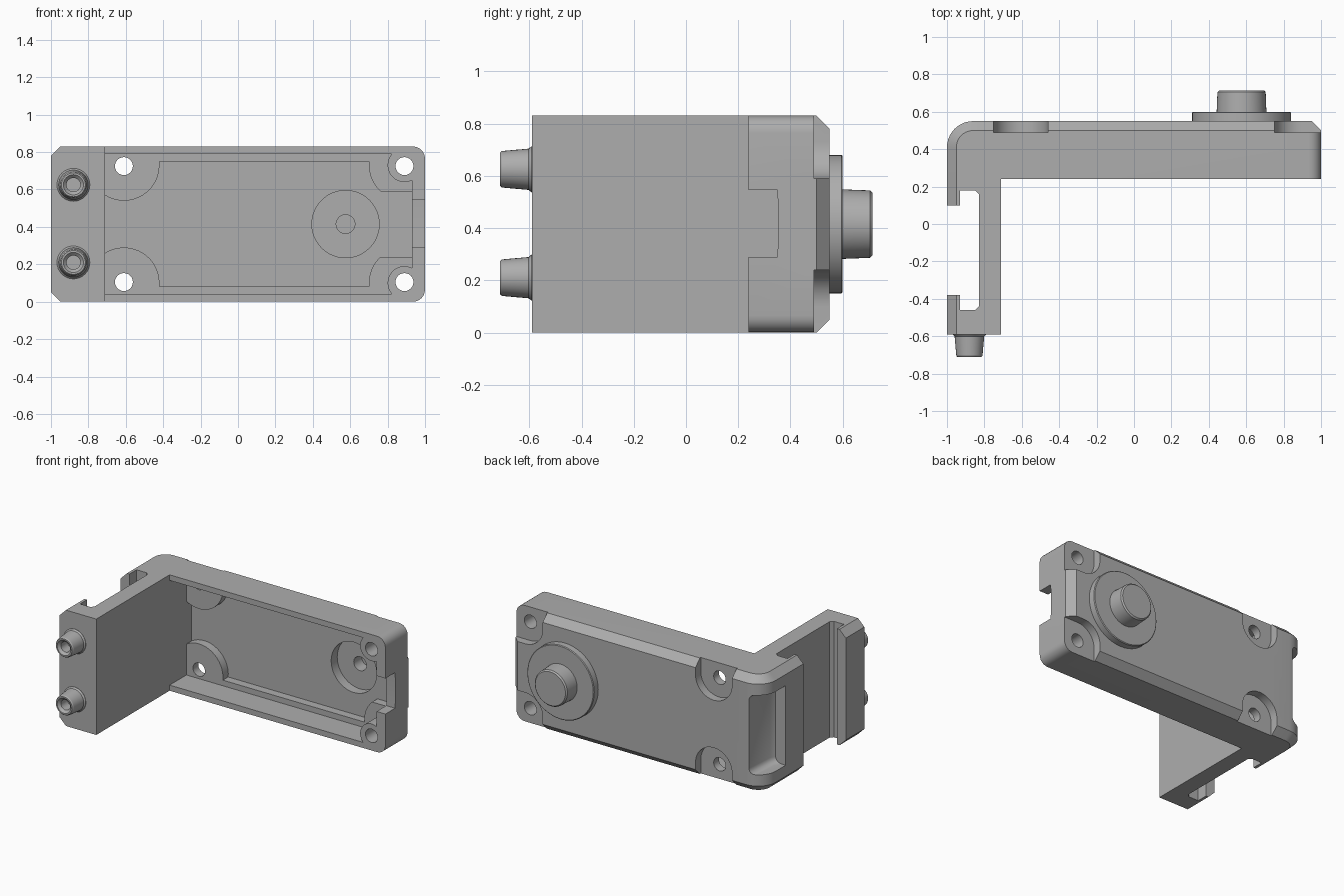
import bpy, bmesh, math

HEIGHT = 0.83

cube = bpy.data.objects.get("Cube")
if cube:
    bpy.data.objects.remove(cube, do_unlink=True)

grey = bpy.data.materials.new("mid_grey")
grey.use_nodes = True
colour = (0.42, 0.42, 0.42, 1)
grey.diffuse_color = colour
grey.node_tree.nodes["Principled BSDF"].inputs["Base Color"].default_value = colour


def finish(bm, name):
    bmesh.ops.recalc_face_normals(bm, faces=bm.faces[:])
    mesh = bpy.data.meshes.new(name)
    bm.to_mesh(mesh)
    bm.free()
    obj = bpy.data.objects.new(name, mesh)
    bpy.context.collection.objects.link(obj)
    mesh.materials.append(grey)
    return obj


def prism(points, axis, low, high):
    """Extrude a 2D outline along one axis."""
    place = {"x": lambda a, b, t: (t, a, b),
             "y": lambda a, b, t: (a, t, b),
             "z": lambda a, b, t: (a, b, t)}[axis]
    bm = bmesh.new()
    rings = [[bm.verts.new(place(a, b, t)) for a, b in points] for t in (low, high)]
    bm.faces.new(rings[0])
    bm.faces.new(rings[1])
    n = len(points)
    for i in range(n):
        j = (i + 1) % n
        bm.faces.new((rings[0][i], rings[0][j], rings[1][j], rings[1][i]))
    bmesh.ops.recalc_face_normals(bm, faces=bm.faces[:])
    return bm


def arc(cx, cy, r, start, end, steps=16):
    angles = [math.radians(start + (end - start) * i / steps) for i in range(steps + 1)]
    return [(cx + r * math.cos(a), cy + r * math.sin(a)) for a in angles]


def flip(points):
    return [(x, HEIGHT - z) for x, z in reversed(points)]


def lathe(name, profile, cx, cz, sides=48):
    """Spin a (radius, y) profile about a line parallel to y."""
    bm = bmesh.new()
    verts = [bm.verts.new((cx + r, y, cz)) for r, y in profile]
    edges = [bm.edges.new(pair) for pair in zip(verts, verts[1:])]
    bmesh.ops.spin(bm, geom=verts + edges, cent=(cx, 0, cz), axis=(0, 1, 0),
                   angle=math.tau, steps=sides, use_duplicate=False)
    bmesh.ops.remove_doubles(bm, verts=bm.verts[:], dist=0.0002)
    return finish(bm, name)


def smooth(obj):
    bpy.ops.object.select_all(action="DESELECT")
    obj.select_set(True)
    bpy.context.view_layer.objects.active = obj
    bpy.ops.object.shade_smooth_by_angle(angle=math.radians(30))


# Housing and side arm: one outline seen from above
outline = [(1, 0.24), (1, 0.55)] + arc(-0.86, 0.41, 0.14, 90, 180, 10) + [
    (-1, 0.1), (-0.93, 0.1), (-0.93, 0.18), (-0.85, 0.18), (-0.83, 0.16),
    (-0.83, -0.44), (-0.85, -0.46), (-0.93, -0.46), (-0.93, -0.38), (-1, -0.38),
    (-1, -0.59), (-0.71, -0.59), (-0.71, 0.24)]
bm = prism(outline, "z", 0, HEIGHT)

# Round the far end corners
ends = [e for e in bm.edges
        if all(v.co.x > 0.99 for v in e.verts) and abs(e.verts[0].co.z - e.verts[1].co.z) < 0.01]
bmesh.ops.bevel(bm, geom=ends, offset=0.065, segments=6, profile=0.5, affect="EDGES")


# Chamfer the outer rim
def on_rim(edge):
    a, b = (v.co for v in edge.verts)
    if max(a.x, b.x) > -0.8:
        return min(a.y, b.y) > 0.54
    return abs(a.z - b.z) < 0.01 and all(p.x < -0.99 or p.y > 0.4 for p in (a, b))


bmesh.ops.bevel(bm, geom=[e for e in bm.edges if on_rim(e)], offset=0.05,
                segments=1, affect="EDGES")
body = finish(bm, "housing_with_arm")


def cut(cutter_bm):
    cutter = finish(cutter_bm, "cutter")
    cutter.hide_render = True
    bpy.context.view_layer.objects.active = body
    mod = body.modifiers.new("cut", "BOOLEAN")
    mod.operation = "DIFFERENCE"
    mod.solver = "EXACT"
    mod.object = cutter
    bpy.ops.object.modifier_apply(modifier=mod.name)
    bpy.data.objects.remove(cutter, do_unlink=True)


# Cavity, leaving screw posts, then the deeper floor around the corner bosses
upper = [(-0.71, 0.79)] + arc(0.89, 0.73, 0.09, 138.2, 296.4)
cut(prism(upper + flip(upper), "y", 0.1, 0.43))
floor = (arc(-0.61, 0.73, 0.19, 238.2, 366) + arc(0.89, 0.73, 0.19, 174, 227.5)
         + [(0.93, 0.59)])
cut(prism(floor + flip(floor), "y", 0.3, 0.49))

# Recesses around the screws on the back face
left_recess = arc(-0.605, 0.73, 0.145, 180, 360) + [(-0.46, 1), (-0.75, 1)]
right_recess = arc(0.89, 0.73, 0.14, 180, 270) + [(1.1, 0.59), (1.1, 1), (0.75, 1)]
for recess in (left_recess, right_recess):
    for points in (recess, flip(recess)):
        cut(prism(points, "y", 0.49, 0.7))

# Screw holes
for x in (-0.61, 0.89):
    for z in (0.725, HEIGHT - 0.725):
        cut(prism(arc(x, z, 0.048, 0, 345, 23), "y", 0.1, 0.8))

# Opening behind the knob, notch in the end wall, pocket in the hooked end
cut(prism(arc(0.575, 0.415, 0.18, 0, 352.5, 47), "y", 0.3, 0.7))
cut(prism([(0.1, 0.29), (0.35, 0.29), (0.355, 0.415), (0.35, 0.545), (0.1, 0.545)],
          "x", 0.9, 1.1))
pocket = prism([(-1.1, 0.3), (-0.92, 0.3), (-0.9, 0.33), (-0.87, 0.7), (-1.1, 0.7)],
               "z", 0.13, 0.7)
corners = [e for e in pocket.edges
           if all(v.co.x > -0.95 for v in e.verts)
           and abs(e.verts[0].co.z - e.verts[1].co.z) < 0.01]
bmesh.ops.bevel(pocket, geom=corners, offset=0.04, segments=4, profile=0.5, affect="EDGES")
cut(pocket)
smooth(body)

# Knob on its flange, with a blind bore on the inside
smooth(lathe("knob_and_flange", [
    (0, 0.65), (0.05, 0.65), (0.05, 0.56), (0.181, 0.56), (0.181, 0.545),
    (0.265, 0.545), (0.265, 0.595), (0.26, 0.6), (0.133, 0.6), (0.129, 0.705),
    (0.12, 0.714), (0, 0.714)], 0.575, 0.415))

# Hollow pegs on the arm tip
for label, z in (("upper", 0.625), ("lower", 0.21)):
    smooth(lathe(label + "_peg", [
        (0.088, -0.585), (0.088, -0.592), (0.079, -0.602), (0.07, -0.704),
        (0.064, -0.712), (0.054, -0.712), (0.037, -0.695), (0.037, -0.62),
        (0, -0.62)], -0.88, z, 32))
